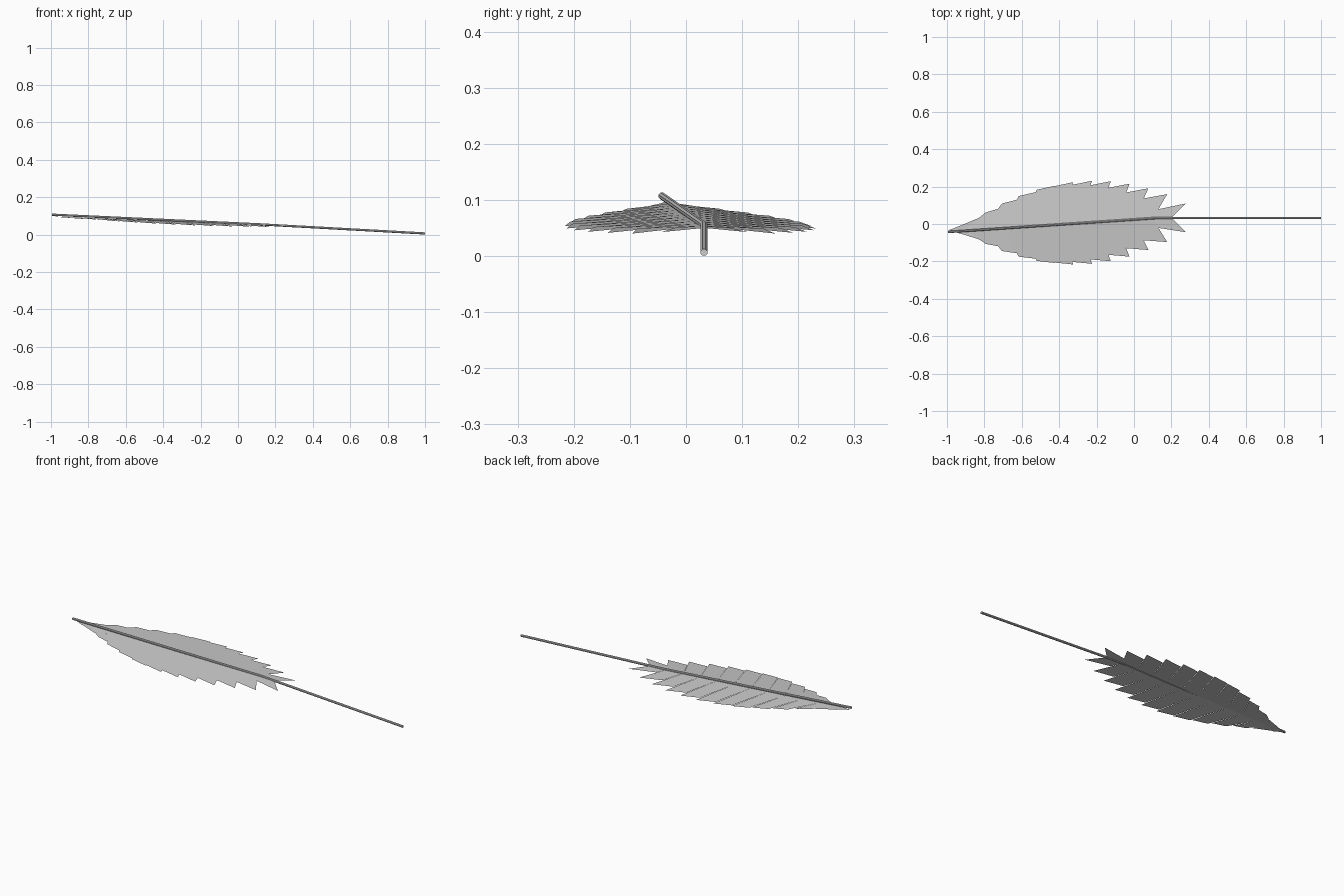
import bpy, bmesh, math
from mathutils import Vector

if "Cube" in bpy.data.objects:
    bpy.data.objects.remove(bpy.data.objects["Cube"])


def material(name, rgb):
    m = bpy.data.materials.new(name)
    m.diffuse_color = (*rgb, 1)
    m.use_nodes = True
    m.node_tree.nodes["Principled BSDF"].inputs["Base Color"].default_value = m.diffuse_color
    return m


GREY = material("soft grey", (0.6, 0.6, 0.6))


def finish(name, bm):
    mesh = bpy.data.meshes.new(name)
    bm.to_mesh(mesh)
    bm.free()
    mesh.materials.append(GREY)
    ob = bpy.data.objects.new(name, mesh)
    bpy.context.collection.objects.link(ob)
    return ob


# Stem: thin eight-sided rod with one slight bend
def rod(name, points, radius, sides=8):
    bm = bmesh.new()
    rings = []
    for p in points:
        rings.append([bm.verts.new((p[0],
                                    p[1] + radius * math.cos((i + .5) * math.tau / sides),
                                    p[2] + radius * math.sin((i + .5) * math.tau / sides)))
                      for i in range(sides)])
    for a, b in zip(rings, rings[1:]):
        for i in range(sides):
            j = (i + 1) % sides
            bm.faces.new((a[i], a[j], b[j], b[i]))
    bm.faces.new(rings[0])
    bm.faces.new(rings[-1])
    bmesh.ops.recalc_face_normals(bm, faces=bm.faces)
    return finish(name, bm)


rod("stem", [(-0.995, -0.043, 0.107), (0.12, 0.032, 0.055), (1, 0.032, 0.0065)], 0.0065)


# Leaf crease line, slightly off the stem toward the tip
def crease(x):
    t = min(max((0.2 - x) / 1.2, 0), 1)
    return Vector((x, 0.033 - 0.067 * t, 0.05 + 0.047 * t))


# Leaf blade: slanted strips on both sides, each ending in a saw tooth
TIP_HEIGHTS = [.077, .128, .165, .195, .214, .222, .220, .206, .178, .143, .100, .058, .022]
SLANT = 0.077

bm = bmesh.new()
for side in (1, -1):
    for k, h in enumerate(TIP_HEIGHTS):
        tip_x = 0.278 - 0.1005 * k
        h_next = TIP_HEIGHTS[k + 1] if k + 1 < len(TIP_HEIGHTS) else 0.02
        slant = SLANT if k < 11 else SLANT * (0.75 if k == 11 else 0.3)
        root_a = max(tip_x - slant, -0.985)
        root_b = max(root_a - 0.1005, -0.995)
        # inner corner of the tooth lies along the next strip's front edge
        low = max(h - (0.027 if k == 0 else 0.016), 0.003)
        back_x = max(root_b + SLANT * low / h_next, -0.995)

        def edge(x, out, lift):
            p = crease(x)
            return p + Vector((0, side * out, -0.07 * out + lift))

        quad = [crease(root_a), edge(tip_x, h, -0.002), edge(back_x, low, 0.001), crease(root_b)]
        face = bm.faces.new([bm.verts.new(p) for p in quad])
        face.normal_update()
        if face.normal.z < 0:
            face.normal_flip()
finish("serrated_leaf", bm)
